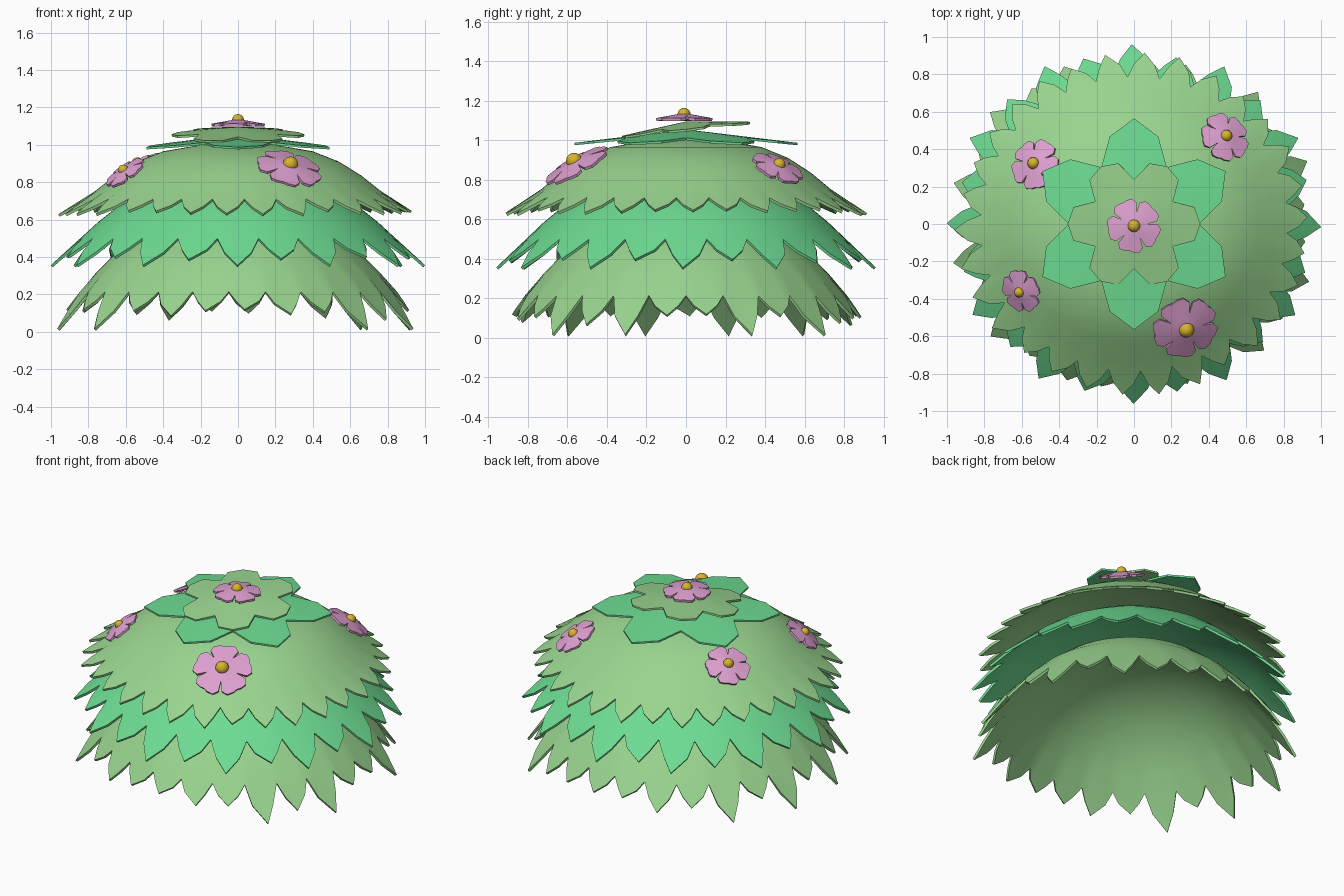
import bpy, bmesh, math, random
from mathutils import Vector, Matrix

if "Cube" in bpy.data.objects:
    bpy.data.objects.remove(bpy.data.objects["Cube"])

random.seed(4)


def lin(c):
    c /= 255
    return c / 12.92 if c <= 0.04045 else ((c + 0.055) / 1.055) ** 2.4


def material(name, r, g, b):
    m = bpy.data.materials.new(name)
    m.diffuse_color = (lin(r), lin(g), lin(b), 1)
    m.use_nodes = True
    m.node_tree.nodes["Principled BSDF"].inputs["Base Color"].default_value = m.diffuse_color
    return m


LEAF = material("leaf green", 153, 212, 143)
MINT = material("mint green", 109, 220, 146)
PINK = material("petal pink", 222, 160, 208)
GOLD = material("pollen yellow", 215, 180, 45)


def ring_mesh(name, apex, rings, mat, thickness, angle=40):
    """Skin a centre point and concentric rings, then thicken inwards."""
    bm = bmesh.new()
    top = bm.verts.new(apex)
    loops = [[bm.verts.new(p) for p in ring] for ring in rings]
    n = len(loops[0])
    for i in range(n):
        j = (i + 1) % n
        bm.faces.new((top, loops[0][i], loops[0][j]))
        for a, b in zip(loops, loops[1:]):
            bm.faces.new((a[i], b[i], b[j], a[j]))
    me = bpy.data.meshes.new(name)
    bm.to_mesh(me)
    bm.free()
    ob = bpy.data.objects.new(name, me)
    bpy.context.collection.objects.link(ob)
    me.materials.append(mat)
    s = ob.modifiers.new("thickness", "SOLIDIFY")
    s.thickness = thickness
    s.offset = -1
    bpy.ops.object.select_all(action="DESELECT")
    ob.select_set(True)
    bpy.context.view_layer.objects.active = ob
    bpy.ops.object.modifier_apply(modifier=s.name)
    bpy.ops.object.shade_smooth_by_angle(angle=math.radians(angle))
    return ob


def leaf_shell(name, apex_z, profile, notch, tip, lengths, mat, phase=0.0):
    """Dome whose rim is cut into broad pointed leaf tips."""
    n = len(lengths)
    samples = []
    for k, length in enumerate(lengths):
        side = random.uniform(-0.1, 0.1)
        for off, f in ((-0.5, 0), (-0.3, 0.52), (side, 1), (0.3, 0.52)):
            samples.append(((k + phase + off) * 2 * math.pi / n, f * length))

    def pt(a, r, z):
        return (r * math.cos(a), 0.96 * r * math.sin(a), z)

    rings = [[pt(a, r, z) for a, f in samples] for r, z in profile]
    rings.append([pt(a, notch[0] + (tip[0] - notch[0]) * f,
                     notch[1] + (tip[1] - notch[1]) * f) for a, f in samples])
    return ring_mesh(name, (0, 0, apex_z), rings, mat, 0.015)


# Three stacked leaf skirts
leaf_shell("upper_leaf_skirt", 1.015,
           [(0.2, 1.0), (0.4, 0.965), (0.54, 0.91), (0.66, 0.835), (0.76, 0.755)],
           (0.82, 0.71), (0.95, 0.635),
           [random.uniform(0.75, 1.12) for _ in range(30)], LEAF, 0.2)

leaf_shell("middle_leaf_skirt", 0.86,
           [(0.2, 0.845), (0.36, 0.805), (0.52, 0.745), (0.65, 0.665), (0.75, 0.585)],
           (0.84, 0.50), (0.98, 0.375),
           [1.15 if k % 2 == 0 else random.uniform(0.75, 0.95) for k in range(24)], MINT)


def low_length(k):
    return 1.28 if min(k, 26 - k) in (1, 3, 10, 12) else random.uniform(0.6, 0.95)


leaf_shell("lower_leaf_skirt", 0.67,
           [(0.2, 0.65), (0.36, 0.605), (0.52, 0.525), (0.66, 0.415), (0.76, 0.315)],
           (0.85, 0.215), (0.96, 0.06),
           [low_length(k) for k in range(27)], LEAF, 0.5)


def rosette(name, start, notch, shoulder, tip, z0, drop, tilt, mat):
    """Six flat broad leaves joined at the centre."""
    outline = []
    for k in range(6):
        c = start + 60 * k
        for d, r in ((-30, notch), (-15.5, shoulder), (0, tip), (15.5, shoulder)):
            a = math.radians(c + d)
            outline.append((r * math.cos(a), r * math.sin(a)))
    rings = []
    for s in (0.4, 1):
        rings.append([(x * s, y * s, z0 - drop * math.hypot(x, y) * s + tilt * y * s)
                      for x, y in outline])
    return ring_mesh(name, (0, 0, z0), rings, mat, 0.012, 25)


# Crown leaves
rosette("crown_leaves_large", 30, 0.35, 0.485, 0.565, 1.055, 0.12, 0, MINT)
rosette("crown_leaves_small", 0, 0.24, 0.335, 0.355, 1.095, 0.11, 0.11, LEAF)


def flower(name, pos, normal, radius, spin):
    """Five notched petals and a round centre, facing along the normal."""
    rim = ((-1, 0.5), (-0.9, 0.87), (-0.6, 1.0), (-0.25, 0.98),
           (0, 0.94), (0.25, 0.98), (0.6, 1.0), (0.9, 0.87))
    rings = []
    for s in (0.35, 0.7, 1):
        ring = []
        for k in range(5):
            for t, r in rim:
                a = math.radians(spin + 72 * k + 36 * t)
                q = r * s * radius
                ring.append((q * math.cos(a), q * math.sin(a),
                             0.18 * radius * (1 - r * s)))
        rings.append(ring)
    ob = ring_mesh(name + "_petals", (0, 0, 0.18 * radius), rings, PINK, 0.015, 35)
    m = Matrix.Translation(pos) @ Vector(normal).to_track_quat("Z", "Y").to_matrix().to_4x4()
    ob.matrix_world = m
    bpy.ops.mesh.primitive_uv_sphere_add(segments=14, ring_count=8, radius=0.23 * radius)
    c = bpy.context.object
    c.name = name + "_centre"
    c.data.materials.append(GOLD)
    bpy.ops.object.shade_smooth()
    c.matrix_world = m @ Matrix.Translation((0, 0, 0.13 * radius))


# Crown flower and four flowers lying on the dome
flower("crown_flower", (0, -0.01, 1.112), (0, 0, 1), 0.145, 80)
for name, x, y, z, r, slope, spin in (
        ("front_flower", 0.275, -0.555, 0.876, 0.18, 0.62, 20),
        ("back_right_flower", 0.487, 0.465, 0.863, 0.138, 0.65, 50),
        ("back_left_flower", -0.53, 0.32, 0.885, 0.14, 0.6, 35),
        ("side_left_flower", -0.605, -0.36, 0.854, 0.12, 0.8, 10)):
    h = math.hypot(x, y)
    flower(name, (x, y, z), (slope * x / h, slope * y / h, 1), r, spin)
